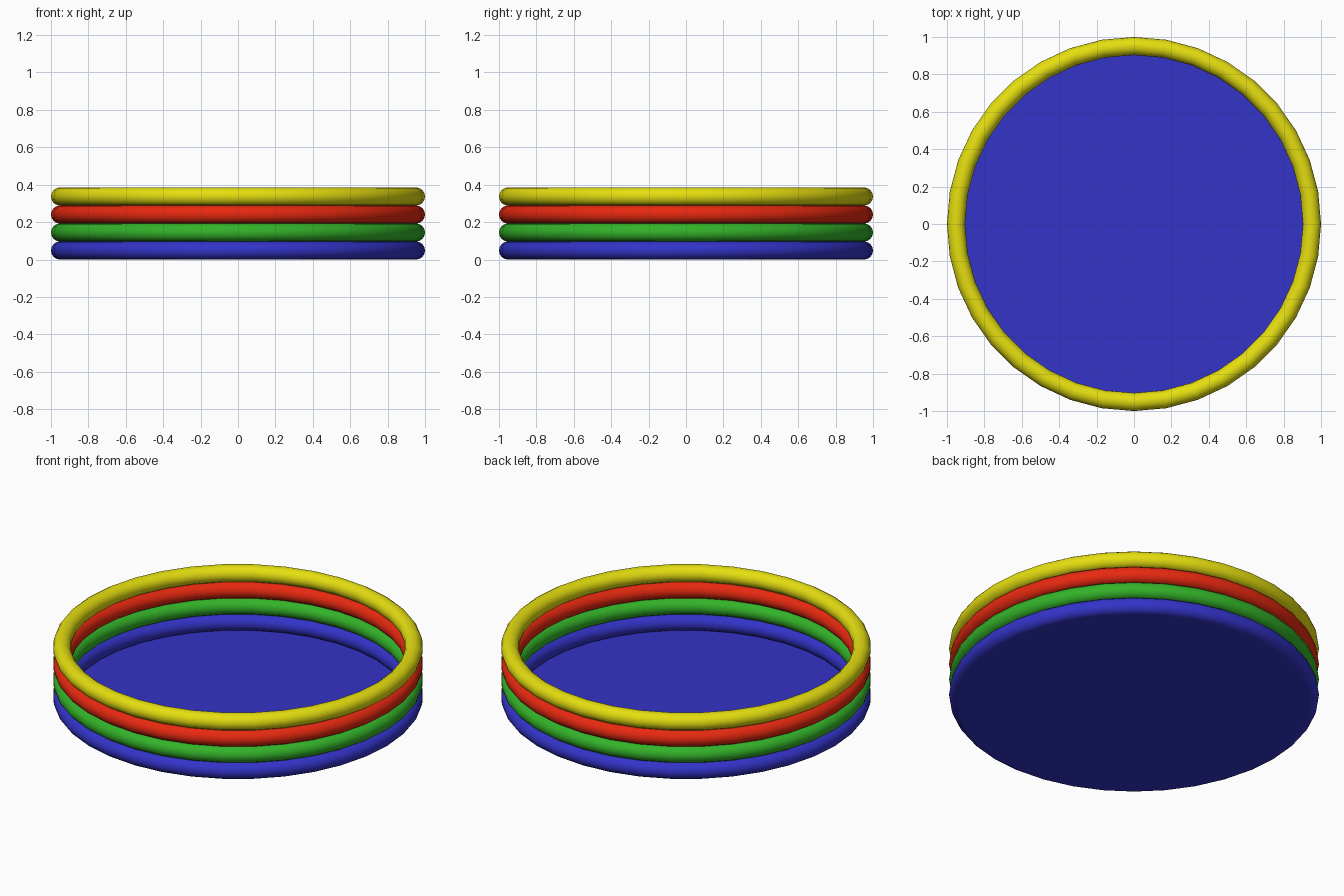
import bpy

cube = bpy.data.objects.get("Cube")
if cube:
    bpy.data.objects.remove(cube, do_unlink=True)

TUBE = 0.0485      # tube radius
RING = 1 - TUBE    # centre-line radius
STEP = 0.0963      # height between rings
SIDES = 36


def make_material(name, rgb):
    mat = bpy.data.materials.new(name)
    mat.use_nodes = True
    mat.diffuse_color = (*rgb, 1)
    bsdf = next(n for n in mat.node_tree.nodes if n.type == 'BSDF_PRINCIPLED')
    bsdf.inputs["Base Color"].default_value = (*rgb, 1)
    return mat


def finish(name, mat):
    obj = bpy.context.object
    obj.name = name
    obj.data.materials.append(mat)
    bpy.ops.object.shade_smooth_by_angle()
    return obj


colours = {
    "blue": (0.033, 0.033, 0.58),
    "green": (0.033, 0.45, 0.022),
    "red": (0.8, 0.022, 0.005),
    "yellow": (0.78, 0.73, 0.005),
}
materials = {name: make_material(name, rgb) for name, rgb in colours.items()}

# Stacked inflatable rings, from the bottom up
for i, (name, mat) in enumerate(materials.items()):
    bpy.ops.mesh.primitive_torus_add(
        major_radius=RING, minor_radius=TUBE,
        major_segments=SIDES, minor_segments=16,
        location=(0, 0, TUBE + i * STEP))
    finish(name + "_ring", mat)

# Thin floor sheet closing the bottom ring
FLOOR = 0.004
bpy.ops.mesh.primitive_cylinder_add(
    vertices=SIDES, radius=RING, depth=FLOOR, location=(0, 0, FLOOR / 2))
finish("pool_floor", materials["blue"])
